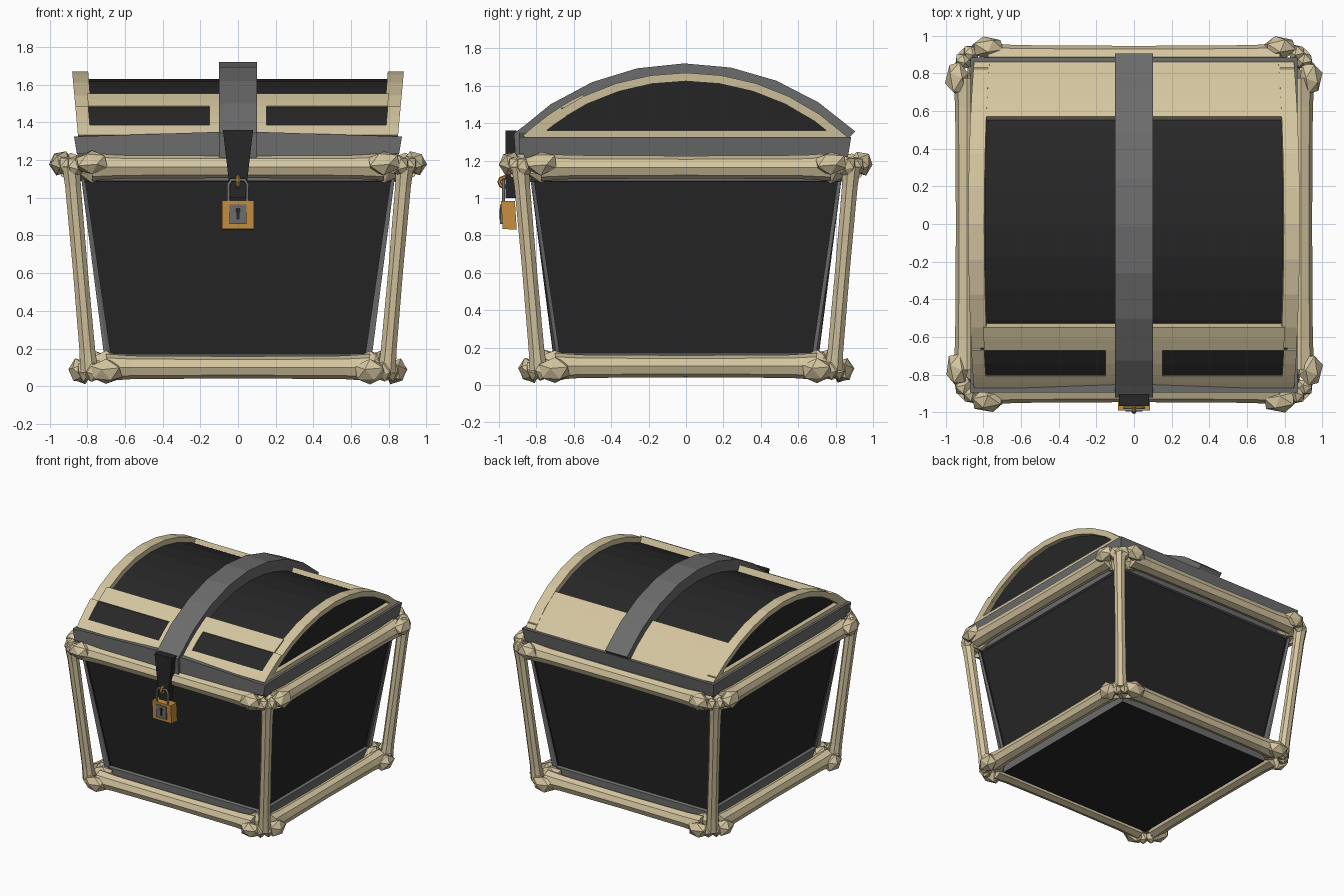
import bpy, bmesh, math, random
from mathutils import Vector, Matrix

if "Cube" in bpy.data.objects:
    bpy.data.objects.remove(bpy.data.objects["Cube"])

random.seed(4)


def mat(name, r, g, b):
    m = bpy.data.materials.new(name)
    m.diffuse_color = (r, g, b, 1)
    m.use_nodes = True
    m.node_tree.nodes["Principled BSDF"].inputs["Base Color"].default_value = m.diffuse_color
    return m


BONE = mat("bone", 0.66, 0.56, 0.35)
DARK = mat("dark_panel", 0.02, 0.02, 0.02)
GREY = mat("grey_metal", 0.15, 0.15, 0.15)
BRASS = mat("brass", 0.57, 0.28, 0.05)


def finish(bm, name, *mats):
    bmesh.ops.recalc_face_normals(bm, faces=bm.faces[:])
    me = bpy.data.meshes.new(name)
    bm.to_mesh(me)
    bm.free()
    for m in mats:
        me.materials.append(m)
    ob = bpy.data.objects.new(name, me)
    bpy.context.collection.objects.link(ob)
    return ob


def prism(name, pts, a, b, axis, m, flare=0.0):
    """Extrude a polygon along x (points are y,z) or y (points are x,z)."""
    bm = bmesh.new()
    rings = []
    for d in (a, b):
        ring = []
        for u, z in pts:
            co = (d * (1 - flare * (1.67 - z) / 0.34), u, z) if axis == 'x' else (u, d, z)
            ring.append(bm.verts.new(co))
        rings.append(ring)
    n = len(pts)
    bm.faces.new(rings[0])
    bm.faces.new(rings[1])
    for i in range(n):
        j = (i + 1) % n
        bm.faces.new((rings[0][i], rings[0][j], rings[1][j], rings[1][i]))
    return finish(bm, name, m)


def rect(u0, u1, z0, z1):
    return [(u0, z0), (u1, z0), (u1, z1), (u0, z1)]


# lid arc: circle centre height and radius
CZ, R = 0.412, 1.2576


def arc(y0, y1, r, n):
    a0, a1 = math.asin(y0 / r), math.asin(y1 / r)
    angles = [a0 + (a1 - a0) * i / n for i in range(n + 1)]
    return [(r * math.sin(a), CZ + r * math.cos(a)) for a in angles]


def arc_slab(name, x0, x1, y0, y1, r0, r1, n, m, flare=0.035):
    outer = arc(y0, y1, r1, n)
    inner = arc(y0 * r0 / r1, y1 * r0 / r1, r0, n)
    return prism(name, outer + inner[::-1], x0, x1, 'x', m, flare)


# tapered body with recessed dark panels
def frustum(bm, z0, h0, z1, h1, dy=0.0):
    sq = ((-1, -1), (1, -1), (1, 1), (-1, 1))
    lo = [bm.verts.new((x * h0, y * (h0 + dy), z0)) for x, y in sq]
    hi = [bm.verts.new((x * h1, y * (h1 + dy), z1)) for x, y in sq]
    bottom, top = bm.faces.new(lo[::-1]), bm.faces.new(hi)
    sides = [bm.faces.new((lo[i], lo[(i + 1) % 4], hi[(i + 1) % 4], hi[i])) for i in range(4)]
    return bottom, top, sides


bm = bmesh.new()
bottom, top, sides = frustum(bm, 0.04, 0.695, 1.215, 0.83)
bottom.material_index = 1
bmesh.ops.inset_individual(bm, faces=sides, thickness=0.075, depth=0)
for f in sides:
    for v in f.verts:
        v.co.z = 0.165 if v.co.z < 0.6 else 1.09
bmesh.ops.inset_individual(bm, faces=sides, thickness=0.008, depth=-0.02)
for f in sides:
    f.material_index = 1
finish(bm, "chest_body", GREY, DARK)

# lid rim
bm = bmesh.new()
frustum(bm, 1.215, 0.85, 1.325, 0.868, 0.015)
finish(bm, "lid_rim", GREY)
half = [(0.87, 1.325), (0.1, 1.35), (-0.1, 1.35), (-0.87, 1.325),
        (-0.855, 1.235), (-0.1, 1.2), (0.1, 1.2), (0.855, 1.235)]
prism("lid_rim_front", half, -0.893, -0.84, 'y', GREY)

# lid core: its top and ends are the dark panels
prism("lid_core", arc(-0.80, 0.80, R - 0.04, 10), -0.84, 0.84, 'x', DARK, 0.035)

# bone-coloured lid frames
for s, side in ((-1, "left"), (1, "right")):
    arc_slab("lid_arch_" + side, s * 0.795, s * 0.88, -0.86, 0.86, R - 0.045, R, 10, BONE)
    prism("lid_sill_" + side, rect(-0.83, 0.83, 1.32, 1.36), s * 0.80, s * 0.88, 'x', BONE, 0.035)
    # front window: frame bars around a dark panel
    for part, x0, x1, y0, y1 in (("top", 0.05, 0.81, -0.67, -0.55),
                                 ("bottom", 0.05, 0.88, -0.87, -0.81),
                                 ("inner", 0.05, 0.155, -0.81, -0.67),
                                 ("outer", 0.81, 0.88, -0.81, -0.67)):
        arc_slab("front_bar_%s_%s" % (part, side), s * x0, s * x1, y0, y1,
                 R - 0.05, R + 0.01, 2, BONE)
    arc_slab("front_panel_" + side, s * 0.14, s * 0.83, -0.82, -0.66, R - 0.05, R + 0.002, 2, DARK)
arc_slab("lid_back_band", -0.82, 0.82, 0.57, 0.86, R - 0.05, R - 0.004, 3, BONE)

# centre strap and its front drop
arc_slab("lid_strap", -0.1, 0.1, -0.92, 0.905, R - 0.05, R + 0.05, 8, GREY, 0)
prism("strap_front", [(-0.92, 1.345), (-0.86, 1.39), (-0.84, 1.2), (-0.91, 1.2)],
      -0.1, 0.1, 'x', GREY)


# bones: eight-sided shaft with two faceted lobes at each end
def bone(name, p0, p1, out, r, k, lobe):
    p0, p1, out = Vector(p0), Vector(p1), Vector(out).normalized()
    d = (p1 - p0).normalized()
    w = d.cross(out).normalized()
    out = w.cross(d)
    bm = bmesh.new()
    rings = []
    for t, f in ((0, 1.15), (0.1, 1.0), (0.5, 0.94), (0.9, 1.0), (1, 1.15)):
        c = p0.lerp(p1, t)
        rings.append([bm.verts.new(c + r * f * (out * math.cos(a) + w * math.sin(a)))
                      for a in (math.pi * (i + 0.5) / 4 for i in range(8))])
    for a, b in zip(rings, rings[1:]):
        for i in range(8):
            bm.faces.new((a[i], a[(i + 1) % 8], b[(i + 1) % 8], b[i]))
    bm.faces.new(rings[0])
    bm.faces.new(rings[-1])
    for c in (p0, p1):
        for s in (-1, 1):
            rot = Matrix((d * lobe[0], out * lobe[1], w * lobe[2])).transposed().to_4x4()
            geo = bmesh.ops.create_icosphere(bm, subdivisions=1, radius=1.0,
                                             matrix=Matrix.Translation(c + out * k * s) @ rot)
            for v in geo["verts"]:
                v.co += (c + out * k * s - v.co) * random.uniform(-0.04, 0.1)
    return finish(bm, name, BONE)


for i, side in enumerate(("front", "right", "back", "left")):
    q = Matrix.Rotation(i * math.pi / 2, 3, 'Z')
    bone("top_bone_" + side, q @ Vector((-0.775, -0.885, 1.165)), q @ Vector((0.775, -0.885, 1.165)),
         q @ Vector((0, -1, 0.4)), 0.064, 0.056, (0.1, 0.066, 0.07))
    bone("bottom_bone_" + side, q @ Vector((-0.70, -0.785, 0.1)), q @ Vector((0.70, -0.785, 0.1)),
         q @ Vector((0, -1, -0.4)), 0.062, 0.056, (0.095, 0.062, 0.072))
    bone("corner_bone_" + side, q @ Vector((0.79, -0.79, 0.08)), q @ Vector((0.885, -0.885, 1.17)),
         q @ Vector((1, 1, 0)), 0.045, 0.03, (0.06, 0.05, 0.05))

# clasp, staple and padlock
prism("clasp", [(-0.08, 1.36), (0.08, 1.36), (0.05, 1.1), (0.04, 1.0), (-0.04, 1.0), (-0.05, 1.1)],
      -0.965, -0.905, 'y', DARK)
bpy.ops.mesh.primitive_torus_add(location=(0, -0.972, 1.085), rotation=(0, math.pi / 2, 0),
                                 major_segments=8, minor_segments=6,
                                 major_radius=0.026, minor_radius=0.011)
staple = bpy.context.object
staple.name = "staple"
staple.data.materials.append(BRASS)

cu = bpy.data.curves.new("shackle", 'CURVE')
cu.dimensions = '3D'
cu.bevel_depth, cu.bevel_resolution = 0.009, 1
sp = cu.splines.new('POLY')
path = [(-0.05, 0.96), (-0.05, 1.07), (-0.035, 1.095), (0.035, 1.095), (0.05, 1.07), (0.05, 0.96)]
sp.points.add(len(path) - 1)
for p, (x, z) in zip(sp.points, path):
    p.co = (x, -0.975, z, 1)
cu.materials.append(GREY)
bpy.context.collection.objects.link(bpy.data.objects.new("shackle", cu))

prism("padlock", [(-0.98, 0.835), (-0.905, 0.83), (-0.915, 0.985), (-0.99, 0.985)],
      -0.085, 0.085, 'x', BRASS)
prism("lock_plate", rect(-0.045, 0.045, 0.862, 0.965), -0.994, -0.95, 'y', GREY)
prism("keyhole", [(-0.008, 0.885), (0.008, 0.885), (0.007, 0.92), (0.014, 0.93), (0.01, 0.945),
                  (-0.01, 0.945), (-0.014, 0.93), (-0.007, 0.92)], -0.998, -0.96, 'y', DARK)
